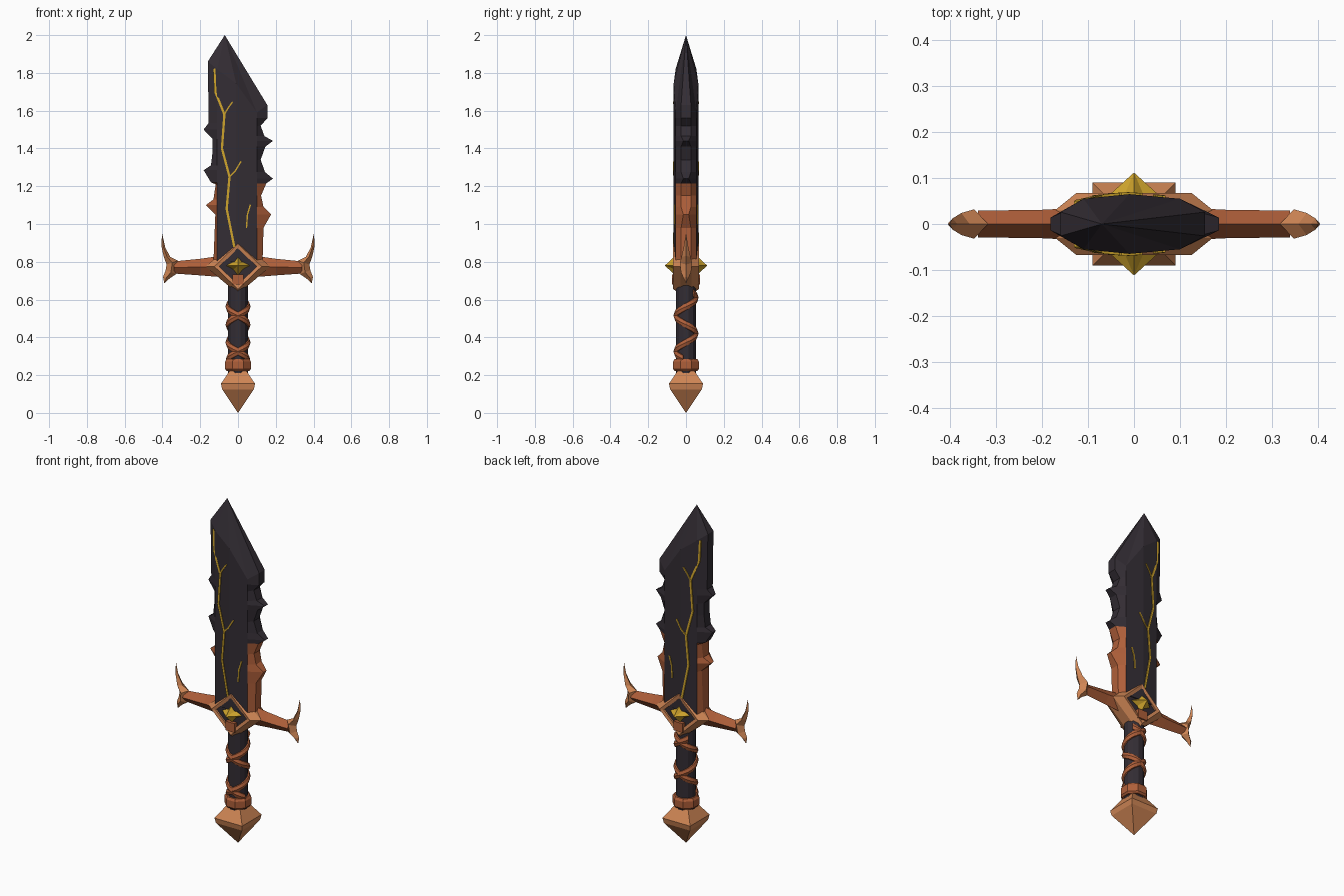
import bpy, bmesh, math
from mathutils import Vector

cube = bpy.data.objects.get("Cube")
if cube:
    bpy.data.objects.remove(cube, do_unlink=True)


def material(name, rgb):
    m = bpy.data.materials.new(name)
    m.use_nodes = True
    m.diffuse_color = (*rgb, 1)
    m.node_tree.nodes["Principled BSDF"].inputs["Base Color"].default_value = (*rgb, 1)
    return m


DARK = material("dark steel", (0.033, 0.026, 0.034))
COPPER = material("light copper", (0.62, 0.235, 0.09))
RUST = material("dark copper", (0.43, 0.115, 0.042))
GOLD = material("gold", (0.62, 0.37, 0.025))


def finish(name, bm, *mats):
    bmesh.ops.remove_doubles(bm, verts=bm.verts, dist=0.0004)
    bmesh.ops.recalc_face_normals(bm, faces=bm.faces)
    mesh = bpy.data.meshes.new(name)
    bm.to_mesh(mesh)
    bm.free()
    for m in mats:
        mesh.materials.append(m)
    ob = bpy.data.objects.new(name, mesh)
    bpy.context.collection.objects.link(ob)
    return ob


def skin(bm, rings):
    """Skin a row of equal-length point rings and cap both ends."""
    rows = [[bm.verts.new(p) for p in ring] for ring in rings]
    n = len(rows[0])
    for a, b in zip(rows, rows[1:]):
        for i in range(n):
            j = (i + 1) % n
            bm.faces.new((a[i], a[j], b[j], b[i]))
    bm.faces.new(rows[0])
    bm.faces.new(rows[-1])


def loft(name, rings, mat):
    bm = bmesh.new()
    skin(bm, rings)
    return finish(name, bm, mat)


def turned(name, profile, sides, mat, turn=0.5):
    """Faceted lathe about z; radii are measured to the flats."""
    k = 1 / math.cos(math.pi / sides)
    angles = [math.tau * (i + turn) / sides for i in range(sides)]
    return loft(name, [[(r * k * math.cos(a), r * k * math.sin(a), z) for a in angles]
                       for r, z in profile], mat)


# Blade: left and right outlines paired row by row, notched with barbs
left = [(-.13, .80), (-.12, 1.05), (-.17, 1.10), (-.13, 1.13), (-.118, 1.21), (-.143, 1.22),
        (-.182, 1.285), (-.143, 1.31), (-.135, 1.38), (-.135, 1.45), (-.182, 1.50),
        (-.155, 1.535), (-.157, 1.65), (-.158, 1.75), (-.16, 1.86)]
right = [(.13, .80), (.135, .98), (.175, 1.05), (.135, 1.09), (.122, 1.15), (.15, 1.215),
         (.185, 1.24), (.143, 1.275), (.12, 1.34), (.145, 1.41), (.185, 1.44),
         (.14, 1.465), (.12, 1.52), (.155, 1.56), (.155, 1.63)]
IN_L, IN_R, MID = -.11, .10, -.01


def edge_y(x):
    return .014 if abs(x) > .165 else .026


rings = []
for (xl, zl), (xr, zr) in zip(left, right):
    drop = .04 if zl > 1.8 else 0
    half = [(xl, edge_y(xl), zl), (IN_L, .055, zl - drop), (MID, .065, (zl + zr) / 2),
            (IN_R, .055, zr - drop), (xr, edge_y(xr), zr)]
    rings.append([(x, -y, z) for x, y, z in half] + half[::-1])
rings.append([(-.07, 0, 2.0)] * len(rings[0]))
bm = bmesh.new()
skin(bm, rings)
blade = finish("blade", bm, DARK, RUST)
for f in blade.data.polygons:
    outer = f.center.x < IN_L - .002 or f.center.x > IN_R + .002
    if outer and f.center.z < 1.222:
        f.material_index = 1


# Gold cracks running over both blade faces
def face_y(x):
    if x < IN_L:
        return .055 - .6 * (IN_L - x)
    return .066 - .1 * abs(x - MID)


def crack(bm, path, width):
    for (x0, z0), (x1, z1) in zip(path, path[1:]):
        a, b = Vector((x0, 0, z0)), Vector((x1, 0, z1))
        d = (b - a).normalized()
        side = Vector((d.z, 0, -d.x)) * width / 2
        for s in (-1, 1):
            ends = []
            for p in (a - d * .002, b + d * .002):
                low = Vector((0, s * (face_y(p.x) - .005), 0))
                high = Vector((0, s * (face_y(p.x) + .004), 0))
                ends.append([p - side + low, p + side + low, p + side + high, p - side + high])
            skin(bm, ends)


bm = bmesh.new()
crack(bm, [(-.125, 1.82), (-.12, 1.70), (-.072, 1.58), (-.085, 1.40), (-.045, 1.25),
           (-.06, 1.08), (-.02, .88)], .012)
for branch in ([(-.072, 1.58), (-.055, 1.61), (-.03, 1.645)],
               [(-.045, 1.25), (-.015, 1.28), (.015, 1.33)],
               [(.045, .98), (.05, 1.05), (.065, 1.10)]):
    crack(bm, branch, .007)
finish("blade_cracks", bm, GOLD)


# Guard centre: bevelled diamond frame, dark panel, gold star stud
CZ = .775


def diamond(rx, rz, y):
    return [(rx, y, CZ), (0, y, CZ + rz), (-rx, y, CZ), (0, y, CZ - rz)]


frame = [(.10, .095, .05), (.10, .095, .064), (.125, .12, .068), (.172, .145, .03)]
loft("guard_frame", [diamond(rx, rz, -y) for rx, rz, y in frame]
     + [diamond(rx, rz, y) for rx, rz, y in frame[::-1]], COPPER)
loft("guard_panel", [diamond(.10, .095, -.054), diamond(.10, .095, .054)], DARK)


def star(scale, y):
    pts = []
    for i in range(8):
        r = (.062 if i % 2 == 0 else .034) * scale
        a = math.tau * i / 8
        pts.append((r * math.cos(a), y, CZ + .005 + .85 * r * math.sin(a)))
    return pts


loft("star_stud", [star(0, -.112), star(1, -.056), star(1, .056), star(0, .112)], GOLD)
loft("guard_clip", [[(x, y, z) for x, y in ((-.03, -.074), (.03, -.074), (.03, .074), (-.03, .074))]
                    for z in (.68, .733)], RUST)

# Guard arms and crescent claws on both sides
arm = [(.10, .775, .036, .055), (.20, .772, .031, .044), (.34, .77, .029, .032)]
claw = [((.39, .685), (.39, .685), 0), ((.397, .72), (.362, .712), .014),
        ((.383, .755), (.327, .735), .027), ((.378, .785), (.318, .805), .032),
        ((.394, .83), (.358, .825), .024), ((.406, .885), (.385, .875), .012),
        ((.402, .952), (.402, .952), 0)]
for s, side in ((1, "left"), (-1, "right")):
    loft(side + "_guard_arm", [[(s * x, -y, z), (s * x, 0, z + h), (s * x, y, z), (s * x, 0, z - h)]
                               for x, z, y, h in arm], RUST)
    rings = []
    for (ox, oz), (ix, iz), y in claw:
        mx, mz = (ox + ix) / 2, (oz + iz) / 2
        rings.append([(s * ox, 0, oz), (s * mx, -y, mz), (s * ix, 0, iz), (s * mx, y, mz)])
    loft(side + "_guard_claw", rings, COPPER)

# Grip, collar and pommel
turned("grip", [(.052, .20), (.052, .68)], 12, DARK)
turned("grip_collar", [(.06, .222), (.068, .232), (.068, .272), (.06, .285)], 8, RUST)
turned("pommel", [(.045, .222), (.09, .155), (.084, .125), (0, 0)], 4, COPPER)

# Two straps wound in opposite directions, crossing at front and back
PITCH, STEPS = .19, 46
for s, name in ((1, "strap_one"), (-1, "strap_two")):
    rings = []
    for i in range(STEPS + 1):
        z = .285 + .35 * i / STEPS
        a = -math.pi / 2 + s * math.tau * (z - .515) / PITCH
        rings.append([(r * math.cos(a), r * math.sin(a), z + dz)
                      for r, dz in ((.048, -.02), (.060, -.018), (.066, 0), (.060, .018), (.048, .02))])
    loft(name, rings, RUST)
